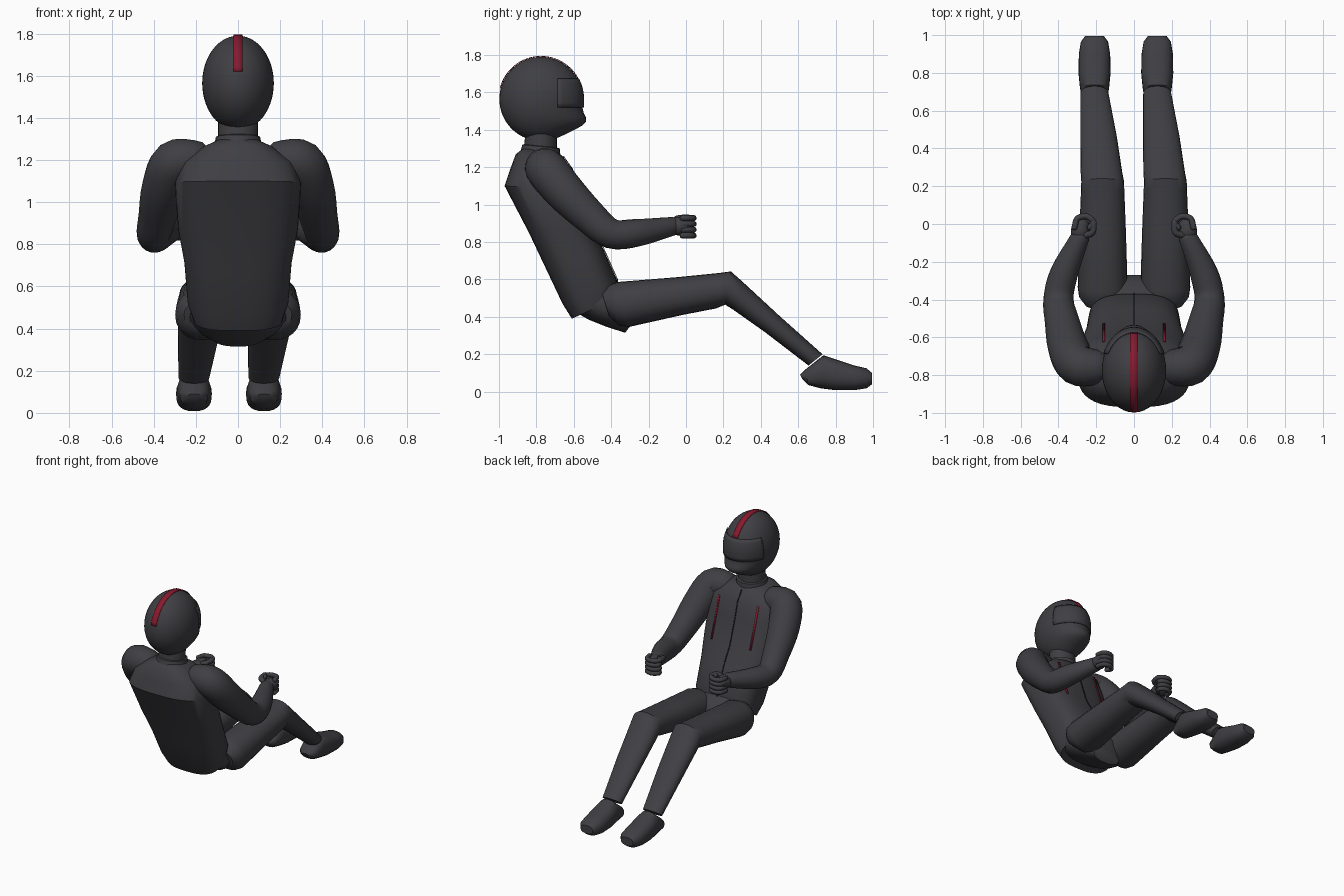
import bpy, bmesh
from math import sin, cos, pi, radians, exp, sqrt
from mathutils import Vector as V

if "Cube" in bpy.data.objects:
    bpy.data.objects.remove(bpy.data.objects["Cube"], do_unlink=True)


def material(name, rgb):
    m = bpy.data.materials.new(name)
    m.use_nodes = True
    m.diffuse_color = (*rgb, 1)
    bsdf = next(n for n in m.node_tree.nodes if n.type == "BSDF_PRINCIPLED")
    bsdf.inputs["Base Color"].default_value = (*rgb, 1)
    return m


charcoal = material("charcoal", (0.05, 0.05, 0.057))
red = material("red", (0.25, 0.01, 0.028))
black = material("seam_black", (0.015, 0.015, 0.017))


def finish(name, bm, mat, angle=40, closed=True):
    if closed:
        bmesh.ops.recalc_face_normals(bm, faces=bm.faces)
    mesh = bpy.data.meshes.new(name)
    bm.to_mesh(mesh)
    bm.free()
    mesh.materials.append(mat)
    ob = bpy.data.objects.new(name, mesh)
    bpy.context.collection.objects.link(ob)
    bpy.ops.object.select_all(action="DESELECT")
    ob.select_set(True)
    bpy.context.view_layer.objects.active = ob
    bpy.ops.object.shade_smooth_by_angle(angle=radians(angle))
    return ob


def power(c, n):
    return (1 if c >= 0 else -1) * abs(c) ** (2 / n)


def loft(name, rings, n=2, sides=24, mat=charcoal):
    """Skin rings given as (centre, side axis, depth axis)."""
    bm = bmesh.new()
    loops = []
    for c, u, v in rings:
        angles = [2 * pi * i / sides for i in range(sides)]
        loops.append([bm.verts.new(c + u * power(cos(a), n) + v * power(sin(a), n)) for a in angles])
    for a, b in zip(loops, loops[1:]):
        for i in range(sides):
            j = (i + 1) % sides
            bm.faces.new((a[i], a[j], b[j], b[i]))
    bm.faces.new(loops[0])
    bm.faces.new(loops[-1])
    return finish(name, bm, mat)


def section(x, y0, z0, y1, z1, half):
    """Ring spanning two side-profile points with a half width."""
    a, b = V((x, y0, z0)), V((x, y1, z1))
    return (a + b) / 2, V((half, 0, 0)), (b - a) / 2


def tube(name, pts, steps=4, sides=20):
    """Round limb through (x, y, z, radius) points."""
    p = [V(q) for q in pts]
    p = [2 * p[0] - p[1]] + p + [2 * p[-1] - p[-2]]
    path = []
    for a, b, c, d in zip(p, p[1:], p[2:], p[3:]):
        for k in range(steps):
            t = k / steps
            path.append((2 * b + (c - a) * t + (2 * a - 5 * b + 4 * c - d) * t * t
                         + (3 * b - a - 3 * c + d) * t ** 3) / 2)
    path.append(p[-2])
    rings = []
    for i, q in enumerate(path):
        t = (path[min(i + 1, len(path) - 1)] - path[max(i - 1, 0)]).to_3d().normalized()
        ref = V((0, 1, 1))
        u = (ref - t * ref.dot(t)).normalized()
        rings.append((q.to_3d(), u * q.w, t.cross(u) * q.w))
    # rounded ends
    def dome(i, j):
        c, u, v = rings[i]
        out = (c - rings[j][0]).normalized() * u.length
        return [(c + out * sin(a) * 0.8, u * cos(a), v * cos(a)) for a in (0.5, 1.0, 1.4)]
    rings = dome(0, 1)[::-1] + rings + dome(-1, -2)
    return loft(name, rings, sides=sides)


def strip(name, pairs, mat):
    """Thin ribbon through pairs of edge points."""
    bm = bmesh.new()
    rows = [[bm.verts.new(q) for q in pair] for pair in pairs]
    for a, b in zip(rows, rows[1:]):
        bm.faces.new((a[0], a[1], b[1], b[0]))
    ob = finish(name, bm, mat, closed=False)
    mod = ob.modifiers.new("thickness", "SOLIDIFY")
    mod.thickness, mod.offset = 0.004, 0
    return ob


# Jacket: hem to collar, back point then front point
BOX = 2.8
torso = [section(0, *r) for r in (
    (-.61, .39, -.37, .5, .21),
    (-.66, .47, -.37, .6, .24),
    (-.75, .66, -.45, .78, .255),
    (-.84, .85, -.52, .9, .285),
    (-.97, 1.1, -.58, 1.08, .3),
    (-.94, 1.19, -.61, 1.19, .265),
    (-.91, 1.27, -.66, 1.26, .16),
    (-.87, 1.3, -.69, 1.28, .1))]
loft("jacket", torso, n=BOX, sides=40)


def chest(ring, x):
    c, u, v = ring
    depth = (1 - abs(x / u.x) ** BOX) ** (1 / BOX)
    return c + V((x, 0.004, 0)) + v * depth


# Chest piping and zip
def chest_strip(name, x, half, rings, mat):
    strip(name, [(chest(r, x - half), chest(r, x + half)) for r in rings], mat)


for label, s in (("left", 1), ("right", -1)):
    chest_strip(label + "_piping", s * .16, .006, torso[3:6], red)
chest_strip("zip", 0, .003, torso[:7], black)

# Pelvis
loft("pelvis", [section(0, *r) for r in (
    (-.6, .43, -.38, .59, .21),
    (-.52, .385, -.31, .53, .23),
    (-.42, .345, -.27, .47, .19),
    (-.325, .315, -.27, .39, .11))], n=2.5, sides=32)

# Neck and collar
loft("neck", [section(0, *r) for r in (
    (-.87, 1.27, -.69, 1.26, .095), (-.855, 1.42, -.69, 1.41, .095))])
loft("collar", [section(0, *r) for r in (
    (-.89, 1.27, -.67, 1.25, .115), (-.875, 1.32, -.675, 1.3, .105),
    (-.86, 1.325, -.69, 1.305, .09))])

# Helmet with chin guard
HC, HR = V((0, -.775, 1.565)), V((.17, .223, .225))


def shell(d, lift=0.0):
    """Point of the helmet surface in unit direction d."""
    q = HC + V([a * (b + lift) for a, b in zip(d, HR)])
    q.y += .065 * max(0, d.y) * exp(-((q.z - 1.435) / .05) ** 2)
    return q


bm = bmesh.new()
bmesh.ops.create_uvsphere(bm, u_segments=40, v_segments=28, radius=1)
for vert in bm.verts:
    vert.co = shell(vert.co.normalized())
finish("helmet", bm, charcoal, 60)


# Visor: slightly raised wrap-around plate
def visor_point(i, j):
    z = -.2 + .67 * j / 6
    y_min = .4
    r = sqrt(1 - z * z)
    reach = pi / 2 - y_min / r
    a = reach * (i / 10 - 1)
    return shell(V((r * sin(a), r * cos(a), z)), .004)


bm = bmesh.new()
grid = [[bm.verts.new(visor_point(i, j)) for j in range(7)] for i in range(21)]
for a, b in zip(grid, grid[1:]):
    for j in range(6):
        bm.faces.new((a[j], a[j + 1], b[j + 1], b[j]))
visor = finish("visor", bm, charcoal, closed=False)
mod = visor.modifiers.new("thickness", "SOLIDIFY")
mod.thickness, mod.offset = .006, 0

# Helmet crest stripe
crest = []
for k in range(25):
    a = radians(29 + 137 * k / 24)
    q = shell(V((0, cos(a), sin(a))), .003)
    crest.append((q - V((.022, 0, 0)), q + V((.022, 0, 0))))
strip("helmet_stripe", crest, red)

for label, s in (("left", 1), ("right", -1)):
    # Arm
    tube(label + "_arm", [(s * x, y, z, r) for x, y, z, r in (
        (.2, -.76, 1.2, .095),
        (.3, -.745, 1.185, .11),
        (.35, -.65, 1.07, .107),
        (.38, -.52, .94, .092),
        (.4, -.4, .845, .08),
        (.37, -.26, .85, .074),
        (.285, -.07, .885, .05))])

    # Fist: palm, cuff, four curled fingers and thumb
    tube(label + "_palm", [(s * x, y, z, r) for x, y, z, r in (
        (.29, -.08, .885, .04), (.285, -.04, .885, .05), (.28, -.005, .885, .045))], sides=16)
    for k in range(4):
        z = .835 + .031 * k
        tube(f"{label}_finger_{k + 1}", [(s * x, y, z, .016) for x, y in (
            (.315, -.02), (.3, .03), (.25, .04), (.215, .01), (.235, -.02))], steps=3, sides=10)
    tube(label + "_thumb", [(s * x, y, z, .018) for x, y, z in (
        (.26, -.06, .91), (.22, -.045, .925), (.215, .01, .93))], steps=3, sides=10)

    # Leg: the lower legs both lean towards the right
    def leg_rings(rows):
        return [section(s * .166 - .043 * lean, *r) for lean, *r in rows]

    loft(label + "_leg", leg_rings((
        (0, -.45, .53, -.41, .4, .09),
        (0, -.41, .57, -.36, .355, .125),
        (0, -.36, .587, -.31, .345, .132),
        (0, -.05, .612, -.02, .41, .123),
        (0, .18, .635, .16, .445, .115),
        (0, .24, .643, .21, .465, .113),
        (.15, .3, .59, .25, .44, .11),
        (.5, .5, .405, .42, .32, .097),
        (1, .73, .2, .655, .14, .074))), n=2.2)

    # Shoe
    loft(label + "_shoe", leg_rings((
        (1, .61, .09, .62, .07, .03),
        (1, .64, .12, .655, .035, .066),
        (1, .735, .195, .72, .018, .078),
        (1, .8, .173, .8, .008, .085),
        (1, .9, .14, .9, .008, .083),
        (1, .965, .125, .965, .018, .072),
        (1, .995, .1, .995, .04, .05))), n=2.4)
